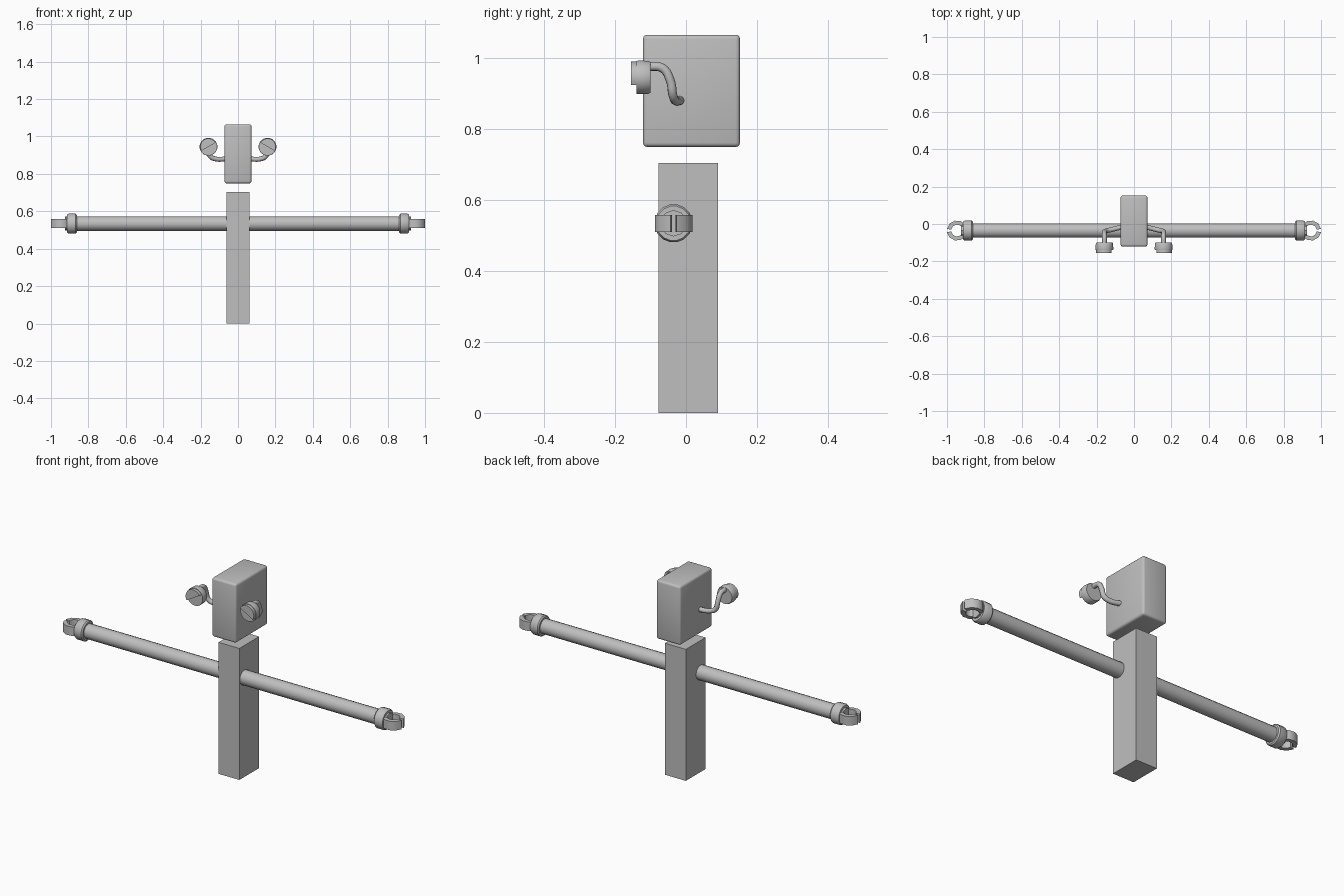
import bpy
import bmesh
from math import cos, sin, pi, radians
from mathutils import Vector

cube = bpy.data.objects.get("Cube")
if cube:
    bpy.data.objects.remove(cube, do_unlink=True)

grey = bpy.data.materials.new("light_grey")
grey.use_nodes = True
COLOUR = (0.52, 0.52, 0.52, 1)
grey.diffuse_color = COLOUR
grey.node_tree.nodes["Principled BSDF"].inputs["Base Color"].default_value = COLOUR


def finish(bm, name, smooth=True):
    bmesh.ops.recalc_face_normals(bm, faces=bm.faces)
    mesh = bpy.data.meshes.new(name)
    bm.to_mesh(mesh)
    bm.free()
    mesh.materials.append(grey)
    obj = bpy.data.objects.new(name, mesh)
    bpy.context.collection.objects.link(obj)
    if smooth:
        bpy.ops.object.select_all(action="DESELECT")
        obj.select_set(True)
        bpy.context.view_layer.objects.active = obj
        bpy.ops.object.shade_smooth_by_angle(angle=radians(35))
    return obj


def box(name, low, high, bevel=0):
    low, high = Vector(low), Vector(high)
    bm = bmesh.new()
    bmesh.ops.create_cube(bm, size=1)
    for v in bm.verts:
        v.co = (low + high) / 2 + v.co * (high - low)
    if bevel:
        bmesh.ops.bevel(bm, geom=bm.edges[:], offset=bevel, segments=3,
                        profile=0.5, affect="EDGES")
    return finish(bm, name, bevel > 0)


def lathe(name, centre, axis, profile, sides):
    """Capped turned part; profile holds (distance along axis, radius)."""
    axis = Vector(axis)
    side = axis.cross(Vector((0, 0, 1))).normalized()
    up = side.cross(axis)
    bm = bmesh.new()
    rings = []
    for d, r in profile:
        angles = [2 * pi * (i + 0.5) / sides for i in range(sides)]
        rings.append([bm.verts.new(Vector(centre) + axis * d
                      + (side * cos(a) + up * sin(a)) * r) for a in angles])
    for a, b in zip(rings, rings[1:]):
        for i in range(sides):
            j = (i + 1) % sides
            bm.faces.new((a[i], a[j], b[j], b[i]))
    bm.faces.new(rings[0])
    bm.faces.new(rings[-1])
    return finish(bm, name)


def extrude(name, outline, offset):
    """Closed prism from an outline of 3D points."""
    bm = bmesh.new()
    face = bm.faces.new([bm.verts.new(p) for p in outline])
    result = bmesh.ops.extrude_face_region(bm, geom=[face], use_keep_orig=True)
    moved = [g for g in result["geom"] if isinstance(g, bmesh.types.BMVert)]
    bmesh.ops.translate(bm, vec=offset, verts=moved)
    return finish(bm, name)


def tube(name, points, radius):
    curve = bpy.data.curves.new(name, "CURVE")
    curve.dimensions = "3D"
    curve.bevel_depth = radius
    curve.bevel_resolution = 2
    curve.resolution_u = 6
    curve.use_fill_caps = True
    spline = curve.splines.new("BEZIER")
    spline.bezier_points.add(len(points) - 1)
    for bp, p in zip(spline.bezier_points, points):
        bp.co = p
        bp.handle_left_type = bp.handle_right_type = "AUTO"
    curve.materials.append(grey)
    obj = bpy.data.objects.new(name, curve)
    bpy.context.collection.objects.link(obj)


# Body post and floating head
box("body_post", (-0.062, -0.077, 0), (0.062, 0.09, 0.704))
box("head", (-0.072, -0.121, 0.749), (0.072, 0.152, 1.065), 0.012)

ARM_Y, ARM_Z = -0.035, 0.534
EYE_X, EYE_Z = 0.158, 0.945

for label, s in (("left", 1), ("right", -1)):
    # Arm with a cuff and a short wrist peg
    shoulder = (0, ARM_Y, ARM_Z)
    lathe(label + "_arm", shoulder, (s, 0, 0), [(0.03, 0.039), (0.88, 0.039)], 16)
    lathe(label + "_cuff", shoulder, (s, 0, 0),
          [(0.862, 0.048), (0.868, 0.054), (0.906, 0.054), (0.914, 0.049)], 16)
    lathe(label + "_wrist", shoulder, (s, 0, 0), [(0.9, 0.037), (0.924, 0.037)], 10)

    # Open ring gripper with its gap facing outward
    steps = [radians(9 + 342 * i / 10) for i in range(11)]
    outer = [(cos(a) * 0.055, sin(a) * 0.054) for a in steps]
    inner = [(cos(a) * 0.032, sin(a) * 0.032) for a in reversed(steps)]
    extrude(label + "_hand",
            [(s * (0.946 + x), ARM_Y + y, ARM_Z - 0.024) for x, y in outer + inner],
            (0, 0, 0.048))

    # Curved eye stalk
    path = [(0.06, -0.015, 0.88), (0.12, -0.03, 0.88), (0.149, -0.037, 0.895),
            (EYE_X, -0.044, 0.935), (EYE_X, -0.065, 0.97), (EYE_X, -0.11, 0.976)]
    tube(label + "_eye_stalk", [(s * x, y, z) for x, y, z in path], 0.013)

    # Eye drum and raised half-disc eyelid, sloping down outward
    lathe(label + "_eye", (s * EYE_X, -0.1, EYE_Z), (0, -1, 0),
          [(0, 0.044), (0.006, 0.047), (0.034, 0.048), (0.039, 0.047)], 20)
    arc = [radians(-30 + 15 * i) for i in range(13)]
    extrude(label + "_eyelid",
            [(s * (EYE_X + 0.044 * cos(a)), -0.136, EYE_Z + 0.044 * sin(a)) for a in arc],
            (0, -0.019, 0))
